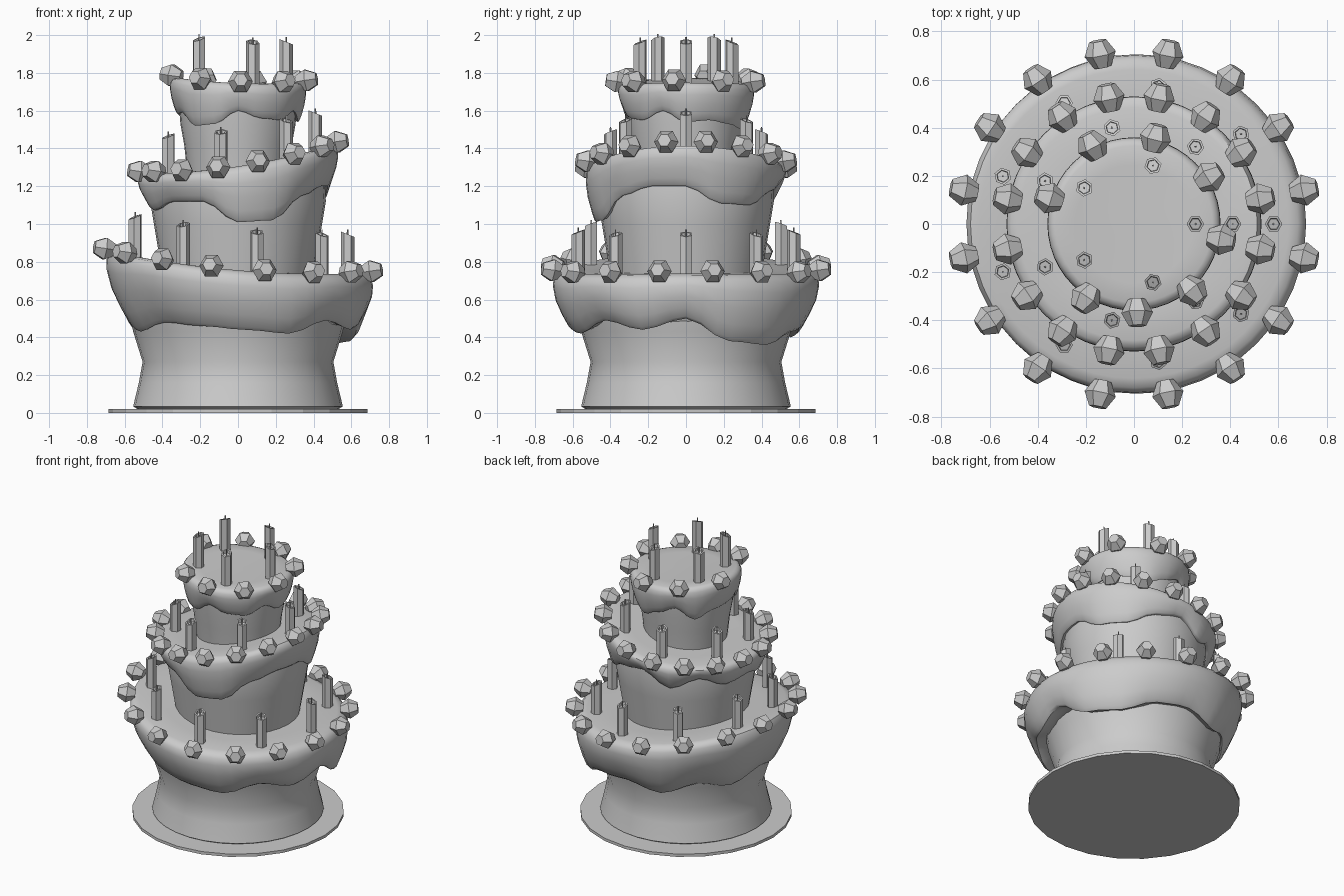
import bpy, bmesh, math
from mathutils import Matrix, Vector

if "Cube" in bpy.data.objects:
    bpy.data.objects.remove(bpy.data.objects["Cube"])

def finish(bm, name, smooth=None):
    bmesh.ops.recalc_face_normals(bm, faces=bm.faces)
    me = bpy.data.meshes.new(name)
    bm.to_mesh(me)
    bm.free()
    ob = bpy.data.objects.new(name, me)
    bpy.context.collection.objects.link(ob)
    if smooth:
        bpy.ops.object.select_all(action='DESELECT')
        ob.select_set(True)
        bpy.context.view_layer.objects.active = ob
        bpy.ops.object.shade_smooth_by_angle(angle=math.radians(smooth))
    return ob

def skin(bm, rings):
    # bridge a stack of point rings and cap both ends
    vs = [[bm.verts.new(p) for p in r] for r in rings]
    n = len(vs[0])
    for a, b in zip(vs, vs[1:]):
        for i in range(n):
            j = (i + 1) % n
            bm.faces.new((a[i], a[j], b[j], b[i]))
    bm.faces.new(vs[0][::-1])
    bm.faces.new(vs[-1])

def lathe(bm, profile, n, mat=Matrix(), shape=lambda p: p):
    skin(bm, [[mat @ shape(Vector((r * math.cos(t), r * math.sin(t), z)))
               for t in (2 * math.pi * i / n for i in range(n))] for r, z in profile])

def wave(table, t):
    # smooth periodic interpolation of drip heights
    u = t / (2 * math.pi) * len(table)
    i = int(u)
    f = u - i
    a, b = table[i % len(table)], table[(i + 1) % len(table)]
    f = f * f * (3 - 2 * f)
    return a + (b - a) * f

def icing(name, R, top, drips, skirt, shift):
    n = 48
    rings = []
    for k in (0.12, 0.4, 0.7, 0.93):          # gently warped top
        rings.append([])
        for i in range(n):
            t = 2 * math.pi * i / n
            x, y = k * R * math.cos(t), k * R * math.sin(t)
            rings[-1].append((x, y, top(x) - 0.01))
    for r, f in skirt:                        # rounded rim and dripping skirt
        rings.append([])
        for i in range(n):
            t = 2 * math.pi * i / n
            x, y = r * math.cos(t), r * math.sin(t)
            zt = top(R * math.cos(t)) - 0.015
            z = zt + (wave(drips, t) - zt) * f
            rings[-1].append((x + shift * f, y, z))
    bm = bmesh.new()
    skin(bm, rings)
    finish(bm, name, 50)

def pearls(name, r, top, angles):
    bm = bmesh.new()
    prof = [(.036, -.056), (.066, 0), (.036, .056)]
    for a in angles:
        t = math.radians(a)
        x, y = r * math.cos(t), r * math.sin(t)
        rot = Vector((math.cos(t), math.sin(t), 0.15)).to_track_quat('Z', 'Y').to_matrix().to_4x4()
        lathe(bm, prof, 6, Matrix.Translation((x, y, top(x))) @ rot)
    finish(bm, name)

def candles(name, r, top, count, h):
    bm = bmesh.new()
    body = h - 0.025
    prof = [(.036, -.04), (.036, body), (.026, body), (.024, body - .02)]
    def slant(p):
        return Vector((p.x, p.y, p.z - p.x * 0.4)) if p.z > 0.1 else p
    for i in range(count):
        t = 2 * math.pi * i / count
        x, y = r * math.cos(t), r * math.sin(t)
        m = Matrix.Translation((x, y, top(x))) @ Matrix.Rotation(t, 4, 'Z')
        lathe(bm, prof, 6, m, slant)
        lathe(bm, [(.005, body - .03), (.004, h)], 4, m)
    finish(bm, name)

def body(name, profile):
    bm = bmesh.new()
    lathe(bm, profile, 32)
    finish(bm, name, 40)

# warped top heights of each tier, as a function of x
def low(x): return 0.765 - 0.085 * x + 0.09 * x * x
def mid(x): return 1.315 + 0.15 * x + 0.15 * x * x
def high(x): return 1.755 - 0.04 * x + 0.15 * x * x

# plate
bm = bmesh.new()
lathe(bm, [(.686, 0), (.686, .02)], 24)
finish(bm, "plate")

# cake sponge tiers
body("bottom_sponge", [(.53, .018), (.555, .035), (.525, .16), (.505, .27), (.555, .43), (.59, .62)])
body("middle_sponge", [(.395, .70), (.42, .85), (.445, 1.0), (.465, 1.12), (.46, 1.22)])
body("top_sponge", [(.265, 1.24), (.285, 1.42), (.305, 1.53), (.315, 1.65)])

# icing with drips (heights every 22.5 degrees, counter-clockwise from +x)
icing("bottom_icing", .69, low,
      [.50, .38, .36, .43, .45, .40, .47, .42, .47, .43, .48, .46, .44, .42, .49, .44],
      [(.68, .02), (.70, .10), (.705, .25), (.69, .5), (.655, .75), (.62, .95), (.60, 1), (.54, .92)], .04)
icing("middle_icing", .52, mid,
      [1.2, 1.11, 1.1, 1.17, 1.2, 1.1, 1.17, 1.1, 1.12, 1.07, 1.12, 1.12, 1.01, 1.02, 1.15, 1.2],
      [(.512, .02), (.528, .12), (.53, .3), (.52, .55), (.50, .8), (.485, .96), (.475, 1), (.42, .92)], 0)
icing("top_icing", .35, high,
      [1.54, 1.55, 1.53, 1.5, 1.55, 1.6, 1.52, 1.57, 1.58, 1.59, 1.52, 1.53, 1.6, 1.56, 1.55, 1.6],
      [(.345, .02), (.358, .12), (.36, .3), (.352, .55), (.338, .8), (.325, .96), (.318, 1), (.28, .9)], 0)

# icing pearls around the rims
ring16 = [11.25 + 22.5 * i for i in range(16)]
pearls("bottom_pearls", .72, low, ring16)
pearls("middle_pearls", .535, mid, ring16)
pearls("top_pearls", .368, high, [76, 32, -10, -49, -88, -123, 163, 118])

# candles with wicks
candles("bottom_candles", .58, low, 9, .225)
candles("middle_candles", .41, mid, 7, .21)
candles("top_candles", .255, high, 5, .235)
